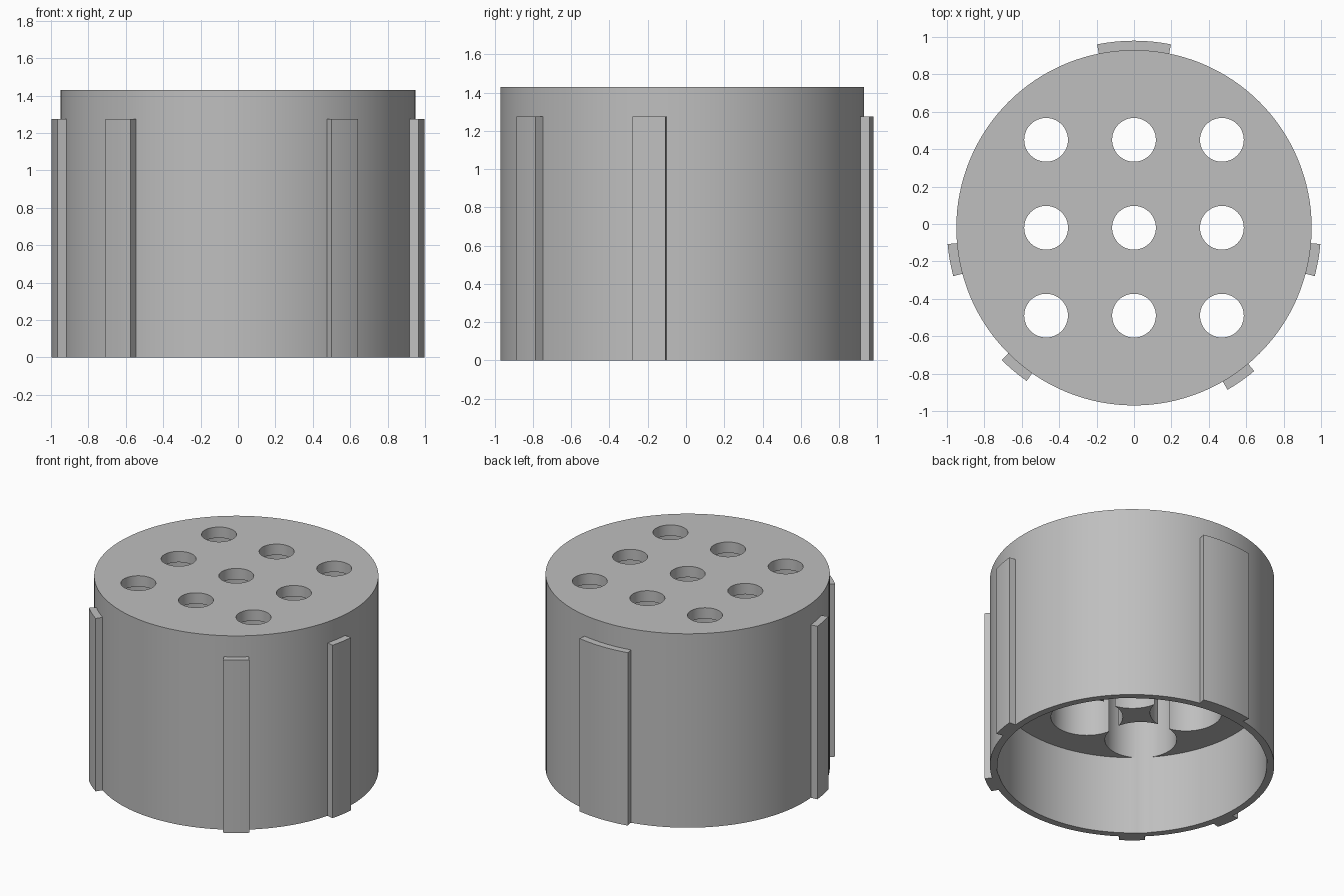
import bpy, bmesh, math

cube = bpy.data.objects.get("Cube")
if cube:
    bpy.data.objects.remove(cube)

CY = -0.02          # body axis offset in y
BODY_R, CAVITY_R, TAB_R = 0.95, 0.90, 1.0
BODY_H, TAB_H = 1.43, 1.275
SLAB_Z, PLATE_Z = 0.58, 1.35
PITCH, POCKET_R, HOLE_R = 0.47, 0.24, 0.117

grey = bpy.data.materials.new("grey plastic")
grey.use_nodes = True
colour = (0.52, 0.52, 0.52, 1)
grey.diffuse_color = colour
grey.node_tree.nodes["Principled BSDF"].inputs["Base Color"].default_value = colour


def new_object(name, bm):
    mesh = bpy.data.meshes.new(name)
    bmesh.ops.recalc_face_normals(bm, faces=bm.faces)
    bm.to_mesh(mesh)
    bm.free()
    mesh.materials.append(grey)
    obj = bpy.data.objects.new(name, mesh)
    bpy.context.collection.objects.link(obj)
    return obj


def activate(obj):
    bpy.ops.object.select_all(action='DESELECT')
    obj.select_set(True)
    bpy.context.view_layer.objects.active = obj


def smooth(obj):
    activate(obj)
    bpy.ops.object.shade_smooth_by_angle(angle=math.radians(30))


def sector(name, r0, r1, a0, a1, height, steps):
    """Curved bar between two radii and two angles, standing on the ground."""
    angles = [math.radians(a0 + (a1 - a0) * i / steps) for i in range(steps + 1)]
    outline = [(r1, a) for a in angles] + [(r0, a) for a in reversed(angles)]
    bm = bmesh.new()
    base = bm.faces.new([bm.verts.new((r * math.cos(a), CY + r * math.sin(a), 0))
                         for r, a in outline])
    top = bmesh.ops.extrude_face_region(bm, geom=[base])["geom"]
    bmesh.ops.translate(bm, vec=(0, 0, height),
                        verts=[v for v in top if isinstance(v, bmesh.types.BMVert)])
    return new_object(name, bm)


def cylinder(name, x, y, radius, z0, z1, sides):
    bm = bmesh.new()
    bmesh.ops.create_cone(bm, cap_ends=True, segments=sides, radius1=radius,
                          radius2=radius, depth=z1 - z0)
    bmesh.ops.translate(bm, verts=bm.verts, vec=(x, y, (z0 + z1) / 2))
    return new_object(name, bm)


def cut(target, cutter):
    cutter.hide_render = True
    mod = target.modifiers.new("cut", 'BOOLEAN')
    mod.operation, mod.solver, mod.object = 'DIFFERENCE', 'EXACT', cutter
    activate(target)
    bpy.ops.object.modifier_apply(modifier=mod.name)
    bpy.data.objects.remove(cutter)


# Round body, hollow from below
body = cylinder("body", 0, CY, BODY_R, 0, BODY_H, 128)
cut(body, cylinder("cavity_cutter", 0, CY, CAVITY_R, -0.1, SLAB_Z, 128))

# Grid of wide pockets from below, each with a smaller hole through the top
for i in (-1, 0, 1):
    for j in (-1, 0, 1):
        x, y = i * PITCH, CY + j * PITCH
        cut(body, cylinder("pocket_cutter", x, y, POCKET_R, -0.1, PLATE_Z, 64))
        cut(body, cylinder("hole_cutter", x, y, HOLE_R, 1, BODY_H + 0.1, 48))
smooth(body)

# Locating ribs: one wide at the back, four narrow ones around the front
ribs = {"back_rib": (90, 11.4), "left_rib": (-10, 5), "right_rib": (190, 5),
        "front_left_rib": (-55, 5), "front_right_rib": (230, 5)}
for name, (centre, half) in ribs.items():
    smooth(sector(name, BODY_R - 0.004, TAB_R, centre - half, centre + half, TAB_H, 8))
